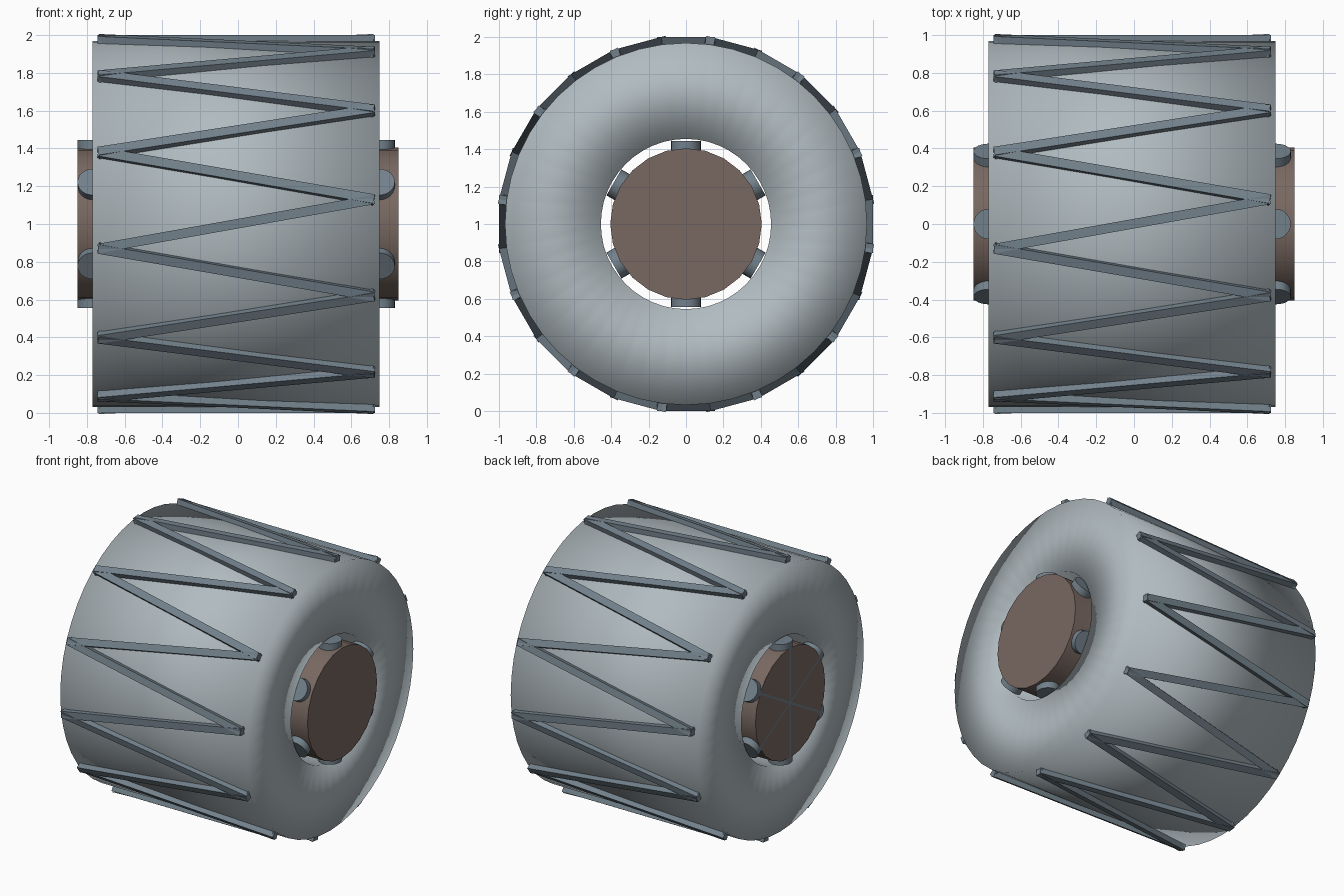
import bpy, bmesh, math
from mathutils import Matrix, Vector

cube = bpy.data.objects.get("Cube")
if cube:
    bpy.data.objects.remove(cube, do_unlink=True)


def material(name, rgb):
    m = bpy.data.materials.new(name)
    m.use_nodes = True
    m.diffuse_color = (*rgb, 1)
    m.node_tree.nodes["Principled BSDF"].inputs["Base Color"].default_value = (*rgb, 1)
    return m


TYRE = material("light grey blue", (0.44, 0.50, 0.53))
STEEL = material("slate grey", (0.17, 0.22, 0.26))
BROWN = material("dull brown", (0.19, 0.14, 0.12))

SHIFT = -0.01      # tyre sits slightly off the hub centre
HALF = 0.76        # half width of the tyre
AXLE = Vector((0, 0, 1))


def finish(bm, name, mat, sharp_angle):
    """Smooth shading, with edges above sharp_angle degrees kept sharp."""
    me = bpy.data.meshes.new(name)
    bmesh.ops.recalc_face_normals(bm, faces=bm.faces)
    bm.to_mesh(me)
    bm.free()
    me.materials.append(mat)
    me.shade_smooth()
    me.set_sharp_from_angle(angle=math.radians(sharp_angle))
    ob = bpy.data.objects.new(name, me)
    bpy.context.collection.objects.link(ob)


def cylinder(name, radius, length, matrix, mat, sides=24):
    bm = bmesh.new()
    bmesh.ops.create_cone(bm, cap_ends=True, segments=sides, radius1=radius,
                          radius2=radius, depth=length, matrix=matrix)
    finish(bm, name, mat, 40)


# Tyre: thick flat-ended tube, shaded softly over its rims
bm = bmesh.new()
section = [(HALF, 0.455), (HALF, 0.968), (-HALF, 0.968), (-HALF, 0.455)]
verts = [bm.verts.new((x + SHIFT, -r, 1)) for x, r in section]
edges = [bm.edges.new((verts[i - 1], verts[i])) for i in range(len(verts))]
bmesh.ops.spin(bm, geom=verts + edges, cent=AXLE, axis=(1, 0, 0),
               angle=math.tau, steps=48)
bmesh.ops.remove_doubles(bm, verts=bm.verts, dist=0.0005)
finish(bm, "tyre", TYRE, 180)

# Hub drum
turn = Matrix.Rotation(math.pi / 2, 4, 'Y')
cylinder("hub", 0.405, 1.698, Matrix.Translation(AXLE) @ turn, BROWN)

# Round spokes through the hub at both ends
for label, x in (("left", HALF), ("right", -HALF)):
    for k in range(3):
        place = (Matrix.Translation((x + SHIFT, 0, 1))
                 @ Matrix.Rotation(math.radians(60 * k), 4, 'X'))
        cylinder(f"{label}_spoke_{k + 1}", 0.08, 0.89, place, STEEL)

# Zigzag tread bars, leaning alternately
COUNT, REACH, SWAY = 24, 0.73, 0.13
for k in range(COUNT):
    lean = math.atan2(SWAY, REACH) * (1 if k % 2 else -1)
    place = (Matrix.Translation((SHIFT, 0, 1))
             @ Matrix.Rotation(-math.tau * k / COUNT, 4, 'X')
             @ Matrix.Translation((0, -0.975, 0))
             @ Matrix.Rotation(lean, 4, 'Y')
             @ Matrix.Diagonal((2 * math.hypot(REACH, SWAY), 0.05, 0.05, 1)))
    bm = bmesh.new()
    bmesh.ops.create_cube(bm, size=1, matrix=place)
    finish(bm, f"tread_bar_{k + 1}", STEEL, 40)
